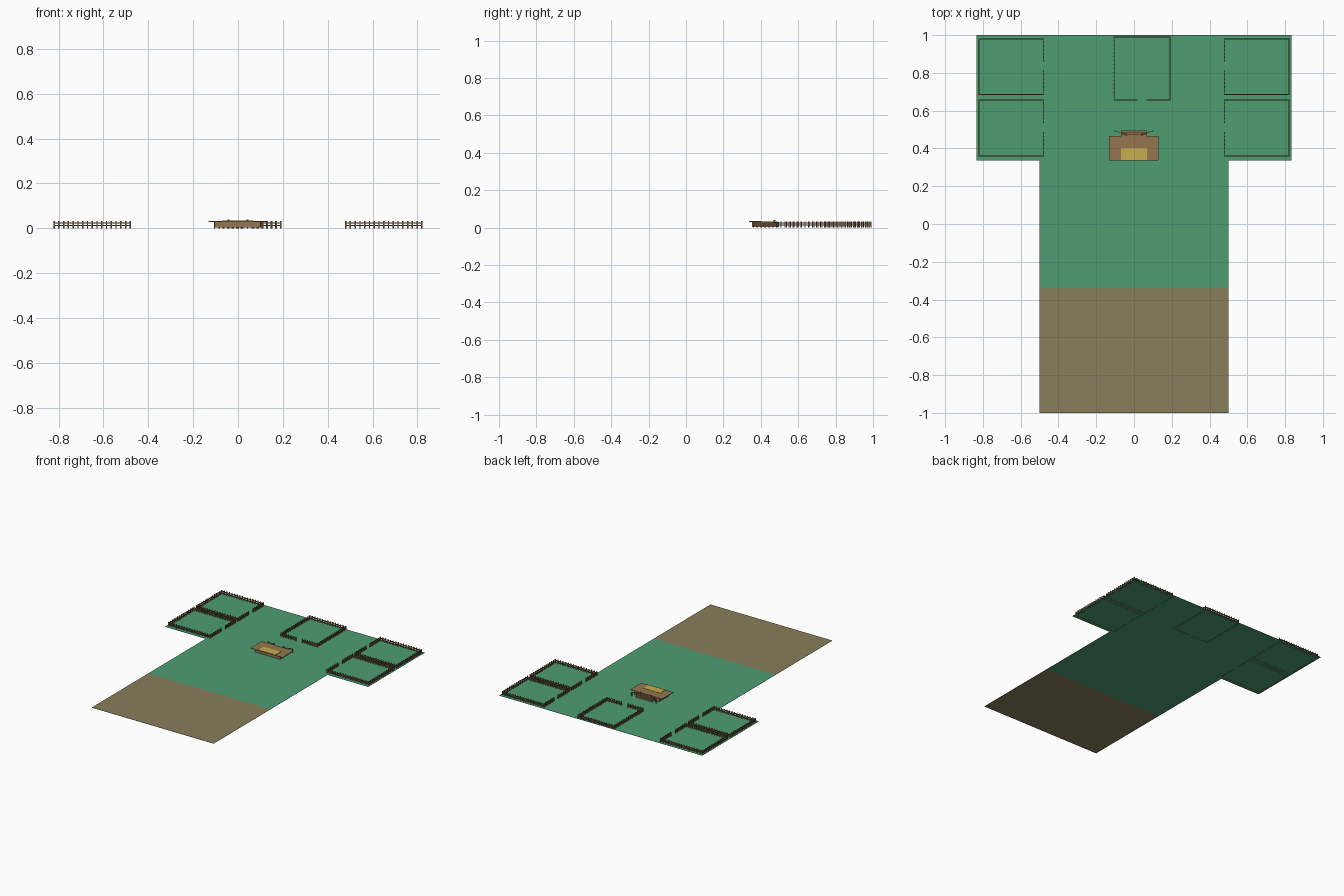
import bpy
import bmesh
from math import atan2, hypot
from mathutils import Matrix, Vector

old = bpy.data.objects.get("Cube")
if old:
    bpy.data.objects.remove(old, do_unlink=True)


def material(name, r, g, b):
    m = bpy.data.materials.new(name)
    m.use_nodes = True
    m.diffuse_color = (r, g, b, 1)
    m.node_tree.nodes["Principled BSDF"].inputs["Base Color"].default_value = (r, g, b, 1)
    return m


grass = material("grass green", 0.077, 0.337, 0.168)
dirt = material("dirt brown", 0.242, 0.209, 0.102)
fence_wood = material("fence wood", 0.19, 0.11, 0.06)
stage_wood = material("stage wood", 0.30, 0.18, 0.08)
yellow = material("mat yellow", 0.57, 0.42, 0.08)


def finish(name, bm, mat):
    mesh = bpy.data.meshes.new(name)
    bm.to_mesh(mesh)
    bm.free()
    mesh.materials.append(mat)
    obj = bpy.data.objects.new(name, mesh)
    bpy.context.collection.objects.link(obj)
    return obj


def add_box(bm, x0, x1, y0, y1, z0, z1):
    centre = Vector((x0 + x1, y0 + y1, z0 + z1)) / 2
    size = Matrix.Diagonal((x1 - x0, y1 - y0, z1 - z0, 1))
    bmesh.ops.create_cube(bm, size=1, matrix=Matrix.Translation(centre) @ size)


def add_bar(bm, a, b, z, width, height):
    # Horizontal bar between two plan points
    length = hypot(b[0] - a[0], b[1] - a[1])
    place = Matrix.Translation(((a[0] + b[0]) / 2, (a[1] + b[1]) / 2, z))
    turn = Matrix.Rotation(atan2(b[1] - a[1], b[0] - a[0]), 4, "Z")
    bmesh.ops.create_cube(bm, size=1, matrix=place @ turn @ Matrix.Diagonal((length, width, height, 1)))


def box(name, mat, *bounds):
    bm = bmesh.new()
    add_box(bm, *bounds)
    return finish(name, bm, mat)


def add_post(bm, x, y, z0, z1, half=0.003):
    add_box(bm, x - half, x + half, y - half, y + half, z0, z1)


# Ground sheets forming a T
G = 0.004
box("ground_back", grass, -0.833, 0.833, 0.335, 1, G - 0.001, G)
box("ground_middle", grass, -0.5, 0.5, -0.335, 0.335, G - 0.001, G)
box("ground_front", dirt, -0.5, 0.5, -1, -0.335, G - 0.001, G)


# Fences: each run has two rails and evenly spaced pickets
def fence(name, points):
    bm = bmesh.new()
    for a, b in zip(points, points[1:]):
        for z in (0.013, 0.024):
            add_bar(bm, a, b, z, 0.004, 0.005)
        steps = max(1, round(hypot(b[0] - a[0], b[1] - a[1]) / 0.021))
        for i in range(steps + 1):
            t = i / steps
            add_post(bm, a[0] + (b[0] - a[0]) * t, a[1] + (b[1] - a[1]) * t, 0, 0.033)
    finish(name, bm, fence_wood)


# Side pens open towards the middle
for side, label in ((-1, "right"), (1, "left")):
    inner, outer = side * 0.48, side * 0.82
    for row, y0, y1 in (("back", 0.685, 0.98), ("front", 0.36, 0.657)):
        gap = y0 + 0.125, y0 + 0.178
        fence(f"{label}_{row}_pen", [(inner, gap[0]), (inner, y0), (outer, y0),
                                     (outer, y1), (inner, y1), (inner, gap[1])])

# Middle pen opens to the front
fence("middle_pen", [(0.015, 0.656), (-0.105, 0.656), (-0.105, 0.99),
                     (0.19, 0.99), (0.19, 0.656), (0.07, 0.656)])

# Stage with overhanging deck and a mat at the front
box("stage_body", stage_wood, -0.105, 0.1, 0.352, 0.462, G, 0.03)
box("stage_deck", stage_wood, -0.132, 0.13, 0.337, 0.467, 0.029, 0.033)
box("stage_mat", yellow, -0.07, 0.07, 0.338, 0.402, 0.033, 0.035)

# Steps behind the stage
bm = bmesh.new()
for i in range(3):
    add_box(bm, -0.068, 0.068, 0.46 + 0.01 * i, 0.475 + 0.01 * i, G, 0.029 - 0.008 * i)
finish("stage_steps", bm, stage_wood)

# Flared handrails beside the steps
bm = bmesh.new()
for side in (-1, 1):
    top, foot = (side * 0.042, 0.474), (side * 0.1, 0.493)
    add_bar(bm, top, foot, 0.029, 0.003, 0.004)
    add_post(bm, *top, 0.02, 0.04, 0.005)
    add_post(bm, *foot, G, 0.031)
finish("step_handrails", bm, fence_wood)
